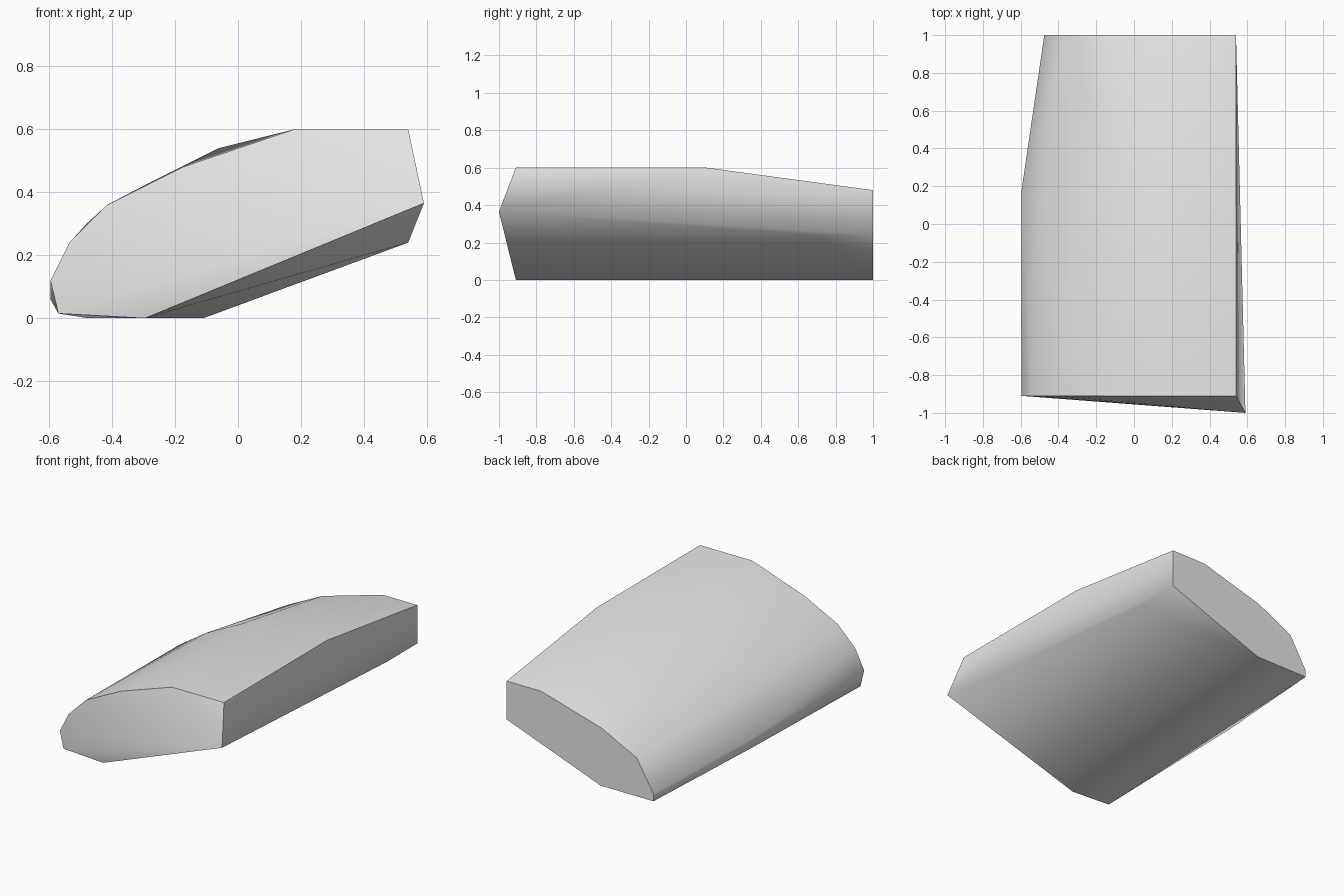
import bpy
import bmesh
import math

cube = bpy.data.objects.get("Cube")
if cube:
    bpy.data.objects.remove(cube, do_unlink=True)

# Single plain grey finish
grey = bpy.data.materials.new("plain_grey")
grey.use_nodes = True
colour = (0.8, 0.8, 0.8, 1.0)
grey.diffuse_color = colour
grey.node_tree.nodes["Principled BSDF"].inputs["Base Color"].default_value = colour

# Cross-sections as (x, z) outlines, keyed by their y position
sections = {
    # front rim
    -0.91: [(0.54, 0.6), (0.18, 0.6), (-0.175, 0.48), (-0.415, 0.36),
            (-0.535, 0.24), (-0.595, 0.12), (-0.57, 0.015), (-0.295, 0)],
    # widest upper section, where the top starts to slope down
    0.11: [(0.54, 0.6), (0.18, 0.6), (-0.06, 0.54), (-0.3, 0.42), (-0.48, 0.3)],
    # widest lower section, where the rounded side starts to taper
    0.18: [(-0.595, 0.12), (-0.595, 0.06)],
    # kink in the lower edge of the flat side
    0.7: [(0.54, 0.24)],
    # back face
    1.0: [(0.54, 0.48), (0.3, 0.48), (-0.12, 0.36), (-0.36, 0.24),
          (-0.475, 0.045), (-0.475, 0), (-0.11, 0), (0.54, 0.24)],
    # pointed front corner
    -1.0: [(0.59, 0.365)],
}

# Wrap the sections in a convex skin
bm = bmesh.new()
for y, outline in sections.items():
    for x, z in outline:
        bm.verts.new((x, y, z))
bmesh.ops.convex_hull(bm, input=bm.verts[:])
loose = [v for v in bm.verts if not v.link_faces]
bmesh.ops.delete(bm, geom=loose, context="VERTS")
bmesh.ops.recalc_face_normals(bm, faces=bm.faces[:])

mesh = bpy.data.meshes.new("shell_body")
bm.to_mesh(mesh)
bm.free()
mesh.materials.append(grey)
body = bpy.data.objects.new("shell_body", mesh)
bpy.context.collection.objects.link(body)

# Smooth the rounded side, keep the rims crisp
bpy.ops.object.select_all(action="DESELECT")
body.select_set(True)
bpy.context.view_layer.objects.active = body
bpy.ops.object.shade_smooth_by_angle(angle=math.radians(60))
